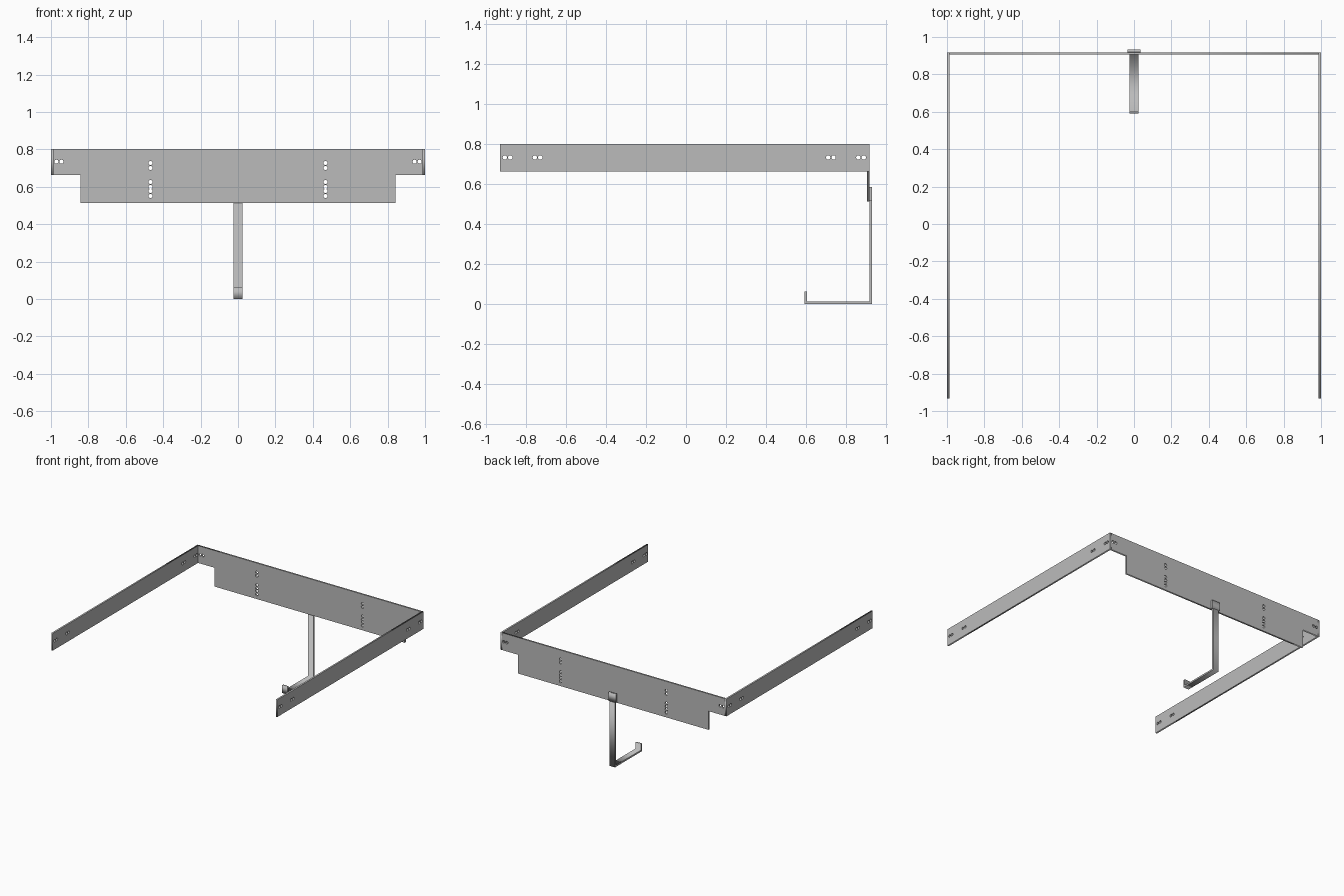
import bpy
from math import cos, sin, tau, pi

cube = bpy.data.objects.get("Cube")
if cube:
    bpy.data.objects.remove(cube, do_unlink=True)

steel = bpy.data.materials.new("grey steel")
steel.use_nodes = True
GREY = (0.5, 0.5, 0.5, 1)
steel.diffuse_color = GREY
steel.node_tree.nodes["Principled BSDF"].inputs["Base Color"].default_value = GREY

T = 0.013          # sheet thickness
HOLE = 0.011       # bolt hole radius
BACK = 0.918       # rear face of the back plate
FRONT = -0.932     # front end of the rails
TOP, RAIL_LOW, PLATE_LOW = 0.802, 0.664, 0.514
FACE_Y, FACE_X = (pi / 2, 0, 0), (pi / 2, 0, pi / 2)


def sheet(name, outline, holes, thickness, location, rotation):
    """Flat sheet cut from an outline with round holes, given a thickness."""
    curve = bpy.data.curves.new(name, "CURVE")
    curve.dimensions = "2D"
    curve.fill_mode = "BOTH"
    curve.extrude = thickness / 2
    rings = [outline]
    for u, v in holes:
        rings.append([(u + HOLE * cos(tau * i / 16), v + HOLE * sin(tau * i / 16))
                      for i in range(16)])
    for ring in rings:
        spline = curve.splines.new("POLY")
        spline.points.add(len(ring) - 1)
        for point, (u, v) in zip(spline.points, ring):
            point.co = (u, v, 0, 1)
        spline.use_cyclic_u = True
    obj = bpy.data.objects.new(name, curve)
    obj.location, obj.rotation_euler = location, rotation
    bpy.context.collection.objects.link(obj)
    bpy.ops.object.select_all(action="DESELECT")
    obj.select_set(True)
    bpy.context.view_layer.objects.active = obj
    bpy.ops.object.convert(target="MESH")
    obj = bpy.context.object
    obj.data.materials.clear()
    obj.data.materials.append(steel)
    return obj


# Back plate with a deeper middle and bolt holes
W, N = 1 - T, 0.842
plate = [(-W, TOP), (-W, RAIL_LOW), (-N, RAIL_LOW), (-N, PLATE_LOW),
         (N, PLATE_LOW), (N, RAIL_LOW), (W, RAIL_LOW), (W, TOP)]
plate_holes = []
for side in (-1, 1):
    plate_holes += [(side * 0.468, z) for z in (0.727, 0.7, 0.626, 0.599, 0.578, 0.551)]
    plate_holes += [(side * x, 0.734) for x in (0.944, 0.971)]
sheet("back_plate", plate, plate_holes, T, (0, BACK - T / 2, 0), FACE_Y)

# Side rails with pairs of bolt holes at both ends
rail = [(FRONT, RAIL_LOW), (BACK, RAIL_LOW), (BACK, TOP), (FRONT, TOP)]
rail_holes = [(y + d, 0.734) for y in (-0.893, -0.743, 0.725, 0.876)
              for d in (-0.0135, 0.0135)]
for name, side in (("left_rail", 1), ("right_rail", -1)):
    sheet(name, rail, rail_holes, T, (side * (1 - T / 2), 0, 0), FACE_X)

# Hanging hook, a bent strip
REAR, TIP, TAB_LOW = BACK + 0.014, 0.592, 0.518
hook = [(REAR, TAB_LOW), (BACK, TAB_LOW), (BACK, T), (TIP + T, T),
        (TIP + T, 0.063), (TIP, 0.063), (TIP, 0), (REAR, 0)]
sheet("hook_strip", hook, [], 0.048, (0, 0, 0), FACE_X)

# Wider mounting tab at the top of the hook
tab = [(BACK, TAB_LOW), (REAR, TAB_LOW), (REAR, 0.586), (BACK, 0.586)]
sheet("hook_tab", tab, [], 0.068, (0, 0, 0), FACE_X)
